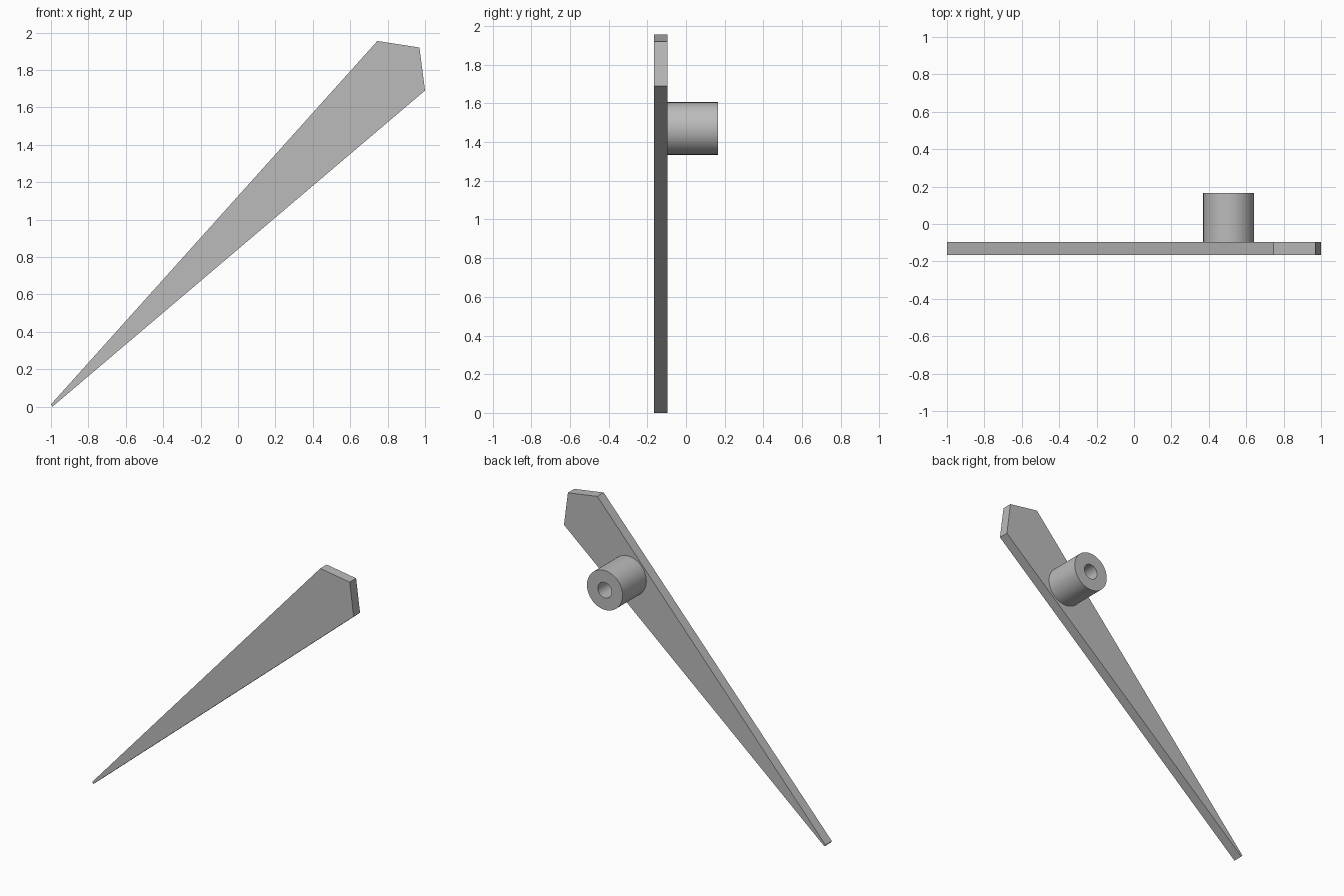
import bpy, bmesh, math
from mathutils import Vector

cube = bpy.data.objects.get("Cube")
if cube:
    bpy.data.objects.remove(cube, do_unlink=True)

grey = bpy.data.materials.new("light grey")
grey.use_nodes = True
colour = (0.5, 0.5, 0.5, 1)
grey.diffuse_color = colour
grey.node_tree.nodes["Principled BSDF"].inputs["Base Color"].default_value = colour

FRONT, PLATE_BACK, HUB_BACK = -0.165, -0.095, 0.165


def make_object(name, bm):
    bmesh.ops.recalc_face_normals(bm, faces=bm.faces)
    mesh = bpy.data.meshes.new(name)
    bm.to_mesh(mesh)
    bm.free()
    mesh.materials.append(grey)
    obj = bpy.data.objects.new(name, mesh)
    bpy.context.collection.objects.link(obj)
    return obj


# Tapered pointer plate, extruded from its outline
outline = [(-1, 0.012), (-0.992, 0), (1, 1.69), (0.97, 1.92), (0.745, 1.955)]
bm = bmesh.new()
face = bm.faces.new([bm.verts.new((x, FRONT, z)) for x, z in outline])
extruded = bmesh.ops.extrude_face_region(bm, geom=[face])["geom"]
bmesh.ops.translate(bm, vec=(0, PLATE_BACK - FRONT, 0),
                    verts=[v for v in extruded if isinstance(v, bmesh.types.BMVert)])
make_object("pointer_plate", bm)

# Hub with a blind bore, spun from its section around the y axis
centre = Vector((0.506, 0, 1.47))
section = [(0.136, PLATE_BACK), (0.136, HUB_BACK), (0.053, HUB_BACK),
           (0.053, PLATE_BACK + 0.001), (0, PLATE_BACK + 0.001)]
bm = bmesh.new()
verts = [bm.verts.new(centre + Vector((r, y, 0))) for r, y in section]
edges = [bm.edges.new(pair) for pair in zip(verts, verts[1:])]
bmesh.ops.spin(bm, geom=verts + edges, cent=centre, axis=(0, 1, 0),
               angle=math.tau, steps=64, use_merge=True)
bmesh.ops.remove_doubles(bm, verts=bm.verts, dist=0.0005)
hub = make_object("hub", bm)
# An open base rests on the plate, so orient by the outer wall
bm = bmesh.new()
bm.from_mesh(hub.data)
rim = max(bm.faces, key=lambda f: f.calc_center_median().y)
if rim.normal.y < 0:
    bmesh.ops.reverse_faces(bm, faces=bm.faces)
bm.to_mesh(hub.data)
bm.free()

bpy.context.view_layer.objects.active = hub
hub.select_set(True)
bpy.ops.object.shade_smooth_by_angle(angle=math.radians(30))
